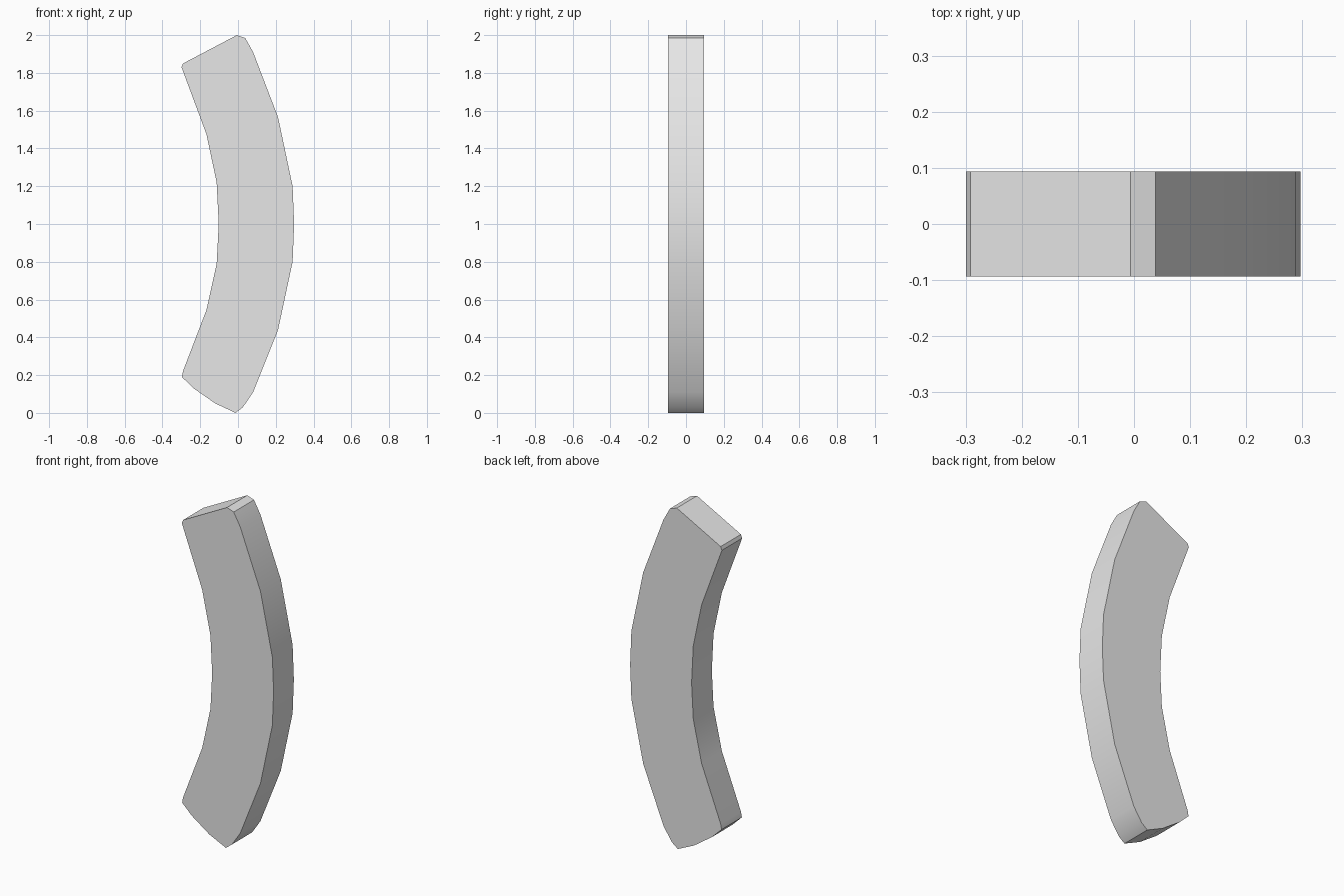
import bpy
import bmesh
import math

cube = bpy.data.objects.get("Cube")
if cube:
    bpy.data.objects.remove(cube, do_unlink=True)

HALF_DEPTH = 0.094

# Outline in x and z
outer_edge = [(0.08, 1.91), (0.212, 1.565), (0.289, 1.2), (0.297, 1.0),
              (0.289, 0.8), (0.212, 0.44), (0.08, 0.11)]
lower_end = [(0.026, 0.03), (-0.013, 0.0), (-0.12, 0.05), (-0.235, 0.13), (-0.297, 0.19)]
inner_edge = [(-0.291, 0.222), (-0.167, 0.545), (-0.113, 0.79), (-0.102, 1.0),
              (-0.113, 1.22), (-0.167, 1.475), (-0.299, 1.83)]
upper_end = [(-0.291, 1.85), (-0.006, 2.0), (0.038, 1.985)]
outline = outer_edge + lower_end + inner_edge + upper_end

# Extrude the outline through the depth
bm = bmesh.new()
face = bm.faces.new([bm.verts.new((x, -HALF_DEPTH, z)) for x, z in outline])
result = bmesh.ops.extrude_face_region(bm, geom=[face], use_keep_orig=True)
moved = [v for v in result["geom"] if isinstance(v, bmesh.types.BMVert)]
bmesh.ops.translate(bm, verts=moved, vec=(0, 2 * HALF_DEPTH, 0))
bmesh.ops.recalc_face_normals(bm, faces=bm.faces)

mesh = bpy.data.meshes.new("curved_bar")
bm.to_mesh(mesh)
bm.free()
bar = bpy.data.objects.new("curved_bar", mesh)
bpy.context.collection.objects.link(bar)

# Single light grey colour
grey = bpy.data.materials.new("light_grey")
grey.use_nodes = True
colour = (0.8, 0.8, 0.8, 1)
grey.diffuse_color = colour
for node in grey.node_tree.nodes:
    if node.type == "BSDF_PRINCIPLED":
        node.inputs["Base Color"].default_value = colour
mesh.materials.append(grey)

# Smooth the curved rim, keep the corners sharp
bpy.ops.object.select_all(action="DESELECT")
bar.select_set(True)
bpy.context.view_layer.objects.active = bar
bpy.ops.object.shade_smooth_by_angle(angle=math.radians(30))
